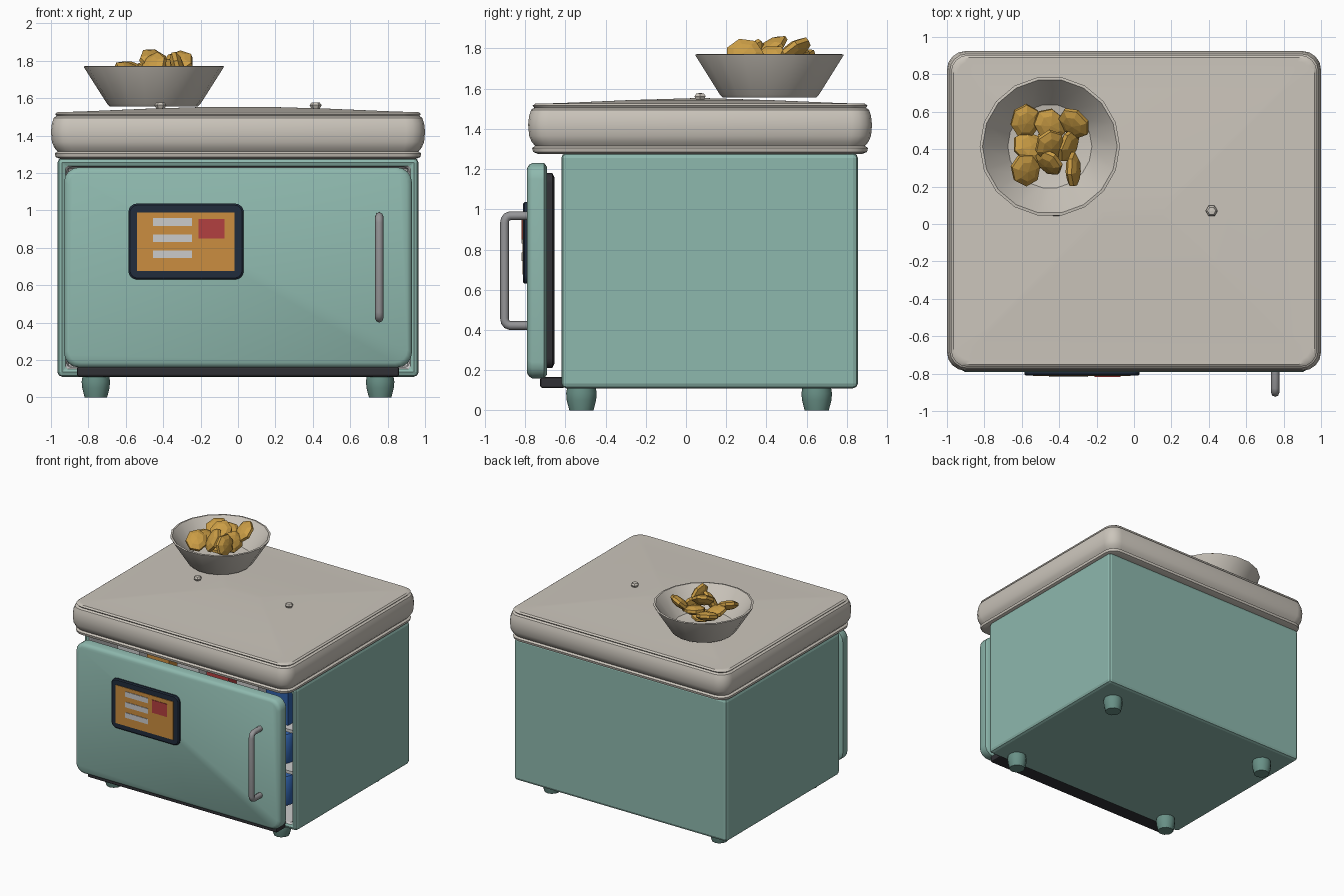
import bpy, bmesh, math
from mathutils import Matrix, Euler

if "Cube" in bpy.data.objects:
    bpy.data.objects.remove(bpy.data.objects["Cube"])

def mat(name, r, g, b):
    m = bpy.data.materials.new(name)
    m.diffuse_color = (r, g, b, 1)
    m.use_nodes = True
    m.node_tree.nodes["Principled BSDF"].inputs["Base Color"].default_value = m.diffuse_color
    return m

TEAL = mat("teal", .27, .48, .42)
FOOT = mat("dark_teal", .14, .28, .24)
CREAM = mat("cream", .60, .56, .50)
DARK = mat("charcoal", .03, .03, .035)
NAVY = mat("navy", .015, .025, .045)
ORANGE = mat("orange", .60, .27, .05)
RED = mat("red", .45, .05, .05)
BLUE = mat("blue", .03, .12, .40)
WHITE = mat("white", .70, .70, .68)
GOLD = mat("gold", .60, .34, .06)
STEEL = mat("steel", .30, .30, .31)

def finish(name, bm, material, angle=35):
    bmesh.ops.recalc_face_normals(bm, faces=bm.faces)
    me = bpy.data.meshes.new(name)
    bm.to_mesh(me)
    bm.free()
    o = bpy.data.objects.new(name, me)
    bpy.context.collection.objects.link(o)
    me.materials.append(material)
    if angle:
        bpy.ops.object.select_all(action='DESELECT')
        o.select_set(True)
        bpy.context.view_layer.objects.active = o
        bpy.ops.object.shade_smooth_by_angle(angle=math.radians(angle))
    return o

def box(name, x0, x1, y0, y1, z0, z1, material, bevel=0):
    bm = bmesh.new()
    bmesh.ops.create_cube(bm, size=1, matrix=Matrix.Translation(((x0+x1)/2, (y0+y1)/2, (z0+z1)/2))
                          @ Matrix.Diagonal((x1-x0, y1-y0, z1-z0, 1)))
    if bevel:
        bmesh.ops.bevel(bm, geom=bm.edges[:], offset=bevel, segments=2, profile=.5, affect='EDGES')
    return finish(name, bm, material, 0)

def loft(name, rings, u, v, hu, hv, r, material, upright=False, seg=4):
    """Stack rounded rectangles; rings are (inset, height). Upright lofts along y."""
    bm = bmesh.new()
    loops = []
    for inset, h in rings:
        a, b = hu - inset, hv - inset
        rr = min(max(r - inset * .5, .02), a, b)
        loop = []
        for q, (sx, sy) in enumerate(((1, 1), (-1, 1), (-1, -1), (1, -1))):
            for k in range(seg + 1):
                t = math.pi / 2 * (q + k / seg)
                p = (u + sx*(a - rr) + rr*math.cos(t), v + sy*(b - rr) + rr*math.sin(t))
                loop.append(bm.verts.new((p[0], h, p[1]) if upright else (p[0], p[1], h)))
        loops.append(loop)
    n = len(loops[0])
    for A, B in zip(loops, loops[1:]):
        for i in range(n):
            bm.faces.new((A[i], A[(i+1) % n], B[(i+1) % n], B[i]))
    bm.faces.new(loops[0])
    bm.faces.new(loops[-1])
    return finish(name, bm, material)

def lathe(name, profile, x, y, sides, material, angle=35):
    bm = bmesh.new()
    vs = [bm.verts.new((r, 0, z)) for r, z in profile]
    es = [bm.edges.new(p) for p in zip(vs, vs[1:])]
    bmesh.ops.spin(bm, geom=vs + es, cent=(0, 0, 0), axis=(0, 0, 1), angle=2*math.pi, steps=sides)
    bmesh.ops.remove_doubles(bm, verts=bm.verts, dist=1e-4)
    bmesh.ops.translate(bm, verts=bm.verts, vec=(x, y, 0))
    return finish(name, bm, material, angle)

# Cabinet: bevelled box hollowed from the front, with a white liner
body = box("cabinet", -.965, .965, -.62, .855, .11, 1.28, TEAL)
body.data.materials.append(WHITE)
bm = bmesh.new()
bm.from_mesh(body.data)
bm.faces.ensure_lookup_table()
front = min(bm.faces, key=lambda f: f.calc_center_median().y)
bmesh.ops.inset_region(bm, faces=[front], thickness=.07)
ext = bmesh.ops.extrude_discrete_faces(bm, faces=[front])["faces"][0]
bmesh.ops.translate(bm, verts=ext.verts, vec=(0, 1.38, 0))
ext.material_index = 1
for e in ext.edges:
    for f in e.link_faces:
        f.material_index = 1
bm.to_mesh(body.data)
bm.free()
bev = body.modifiers.new("bevel", 'BEVEL')
bev.width, bev.segments = .025, 2

# Feet and kick plate
for sx, side in ((-1, "left"), (1, "right")):
    for y, end in ((-.52, "front"), (.65, "back")):
        lathe(f"foot_{end}_{side}", [(0, 0), (.06, 0), (.073, .05), (.076, .085), (.07, .12), (0, .12)],
              sx*.76, y, 12, FOOT)
box("kick_plate", -.86, .86, -.725, -.6, .112, .165, DARK, .01)

# Lid with bulging rim and shallow dome
loft("lid", [(.05, 1.275), (.025, 1.285), (.02, 1.305), (.035, 1.315), (.018, 1.335), (.005, 1.365),
             (0, 1.42), (.005, 1.465), (.015, 1.495), (.03, 1.505), (.022, 1.515), (.035, 1.525),
             (.055, 1.525), (.2, 1.530), (.5, 1.543), (.83, 1.553)],
     0, .07, 1, .855, .1, CREAM)
for x in (-.415, .415):
    lathe("lid_stud", [(0, 1.53), (.02, 1.54), (.032, 1.562), (.022, 1.576), (0, 1.578)], x, .07, 6, CREAM, 0)

# Door, seal and handle
loft("door", [(.02, -.69), (0, -.705), (0, -.765), (.008, -.78), (.025, -.79)],
     0, .695, .93, .535, .08, TEAL, True)
loft("door_seal", [(.02, -.655), (0, -.665), (0, -.695)], 0, .695, .88, .485, .05, DARK, True)

half = [(-.77, .273), (-.875, .273), (-.89, .267), (-.899, .255), (-.902, .238)]
path = half + [(y, -d) for y, d in reversed(half)]
cu = bpy.data.curves.new("door_handle", 'CURVE')
cu.dimensions = '3D'
cu.bevel_depth, cu.bevel_resolution, cu.use_fill_caps = .022, 2, True
sp = cu.splines.new('POLY')
sp.points.add(len(path) - 1)
for p, (y, d) in zip(sp.points, path):
    p.co = (.755, y, .695 + d, 1)
cu.materials.append(STEEL)
bpy.context.collection.objects.link(bpy.data.objects.new("door_handle", cu))

# Display panel
loft("display_frame", [(0, -.78), (0, -.803), (.008, -.81)], -.278, .833, .308, .203, .045, NAVY, True)
box("display_screen", -.54, -.02, -.814, -.805, .675, .988, ORANGE)
for i in range(3):
    z = .765 + i*.086
    box("display_bar", -.455, -.245, -.818, -.81, z-.021, z+.021, WHITE)
box("display_tile", -.21, -.073, -.818, -.81, .85, .955, RED)

# Shelves and goods inside
for z in (.50, .84):
    box("inner_shelf", -.895, .895, -.5, .755, z, z+.025, WHITE)
for i, m in enumerate((WHITE, ORANGE, WHITE, RED, WHITE, BLUE)):
    x = -.68 + i*.27
    box("carton", x-.1, x+.1, -.45, -.2, .865, 1.14, m)
    for z in (.18, .525):
        lathe("can", [(0, z), (.07, z), (.08, z+.02), (.08, z+.21), (.065, z+.235), (0, z+.235)],
              x, -.36, 12, (RED, WHITE, BLUE)[i % 3])

# Bowl of chunky snacks
lathe("bowl", [(0, 1.555), (.235, 1.555), (.25, 1.57), (.372, 1.762), (.375, 1.77), (.36, 1.772),
               (.225, 1.60), (.15, 1.585), (0, 1.58)], -.45, .415, 18, CREAM)
snacks = [(-.58, .55, 1.75, 20, 10, 0), (-.45, .53, 1.76, 15, 0, 40), (-.32, .54, 1.79, 25, -35, 20),
          (-.56, .41, 1.73, 10, 20, 60), (-.45, .42, 1.80, 35, 15, 10), (-.58, .29, 1.74, 30, 10, 30),
          (-.455, .33, 1.76, 60, 0, -40), (-.325, .29, 1.77, 10, 75, 10), (-.35, .42, 1.74, 20, 60, 0),
          (-.45, .42, 1.67, 0, 0, 0)]
for x, y, z, a, b, c in snacks:
    bm = bmesh.new()
    rot = Euler([math.radians(t) for t in (a, b, c)]).to_matrix().to_4x4()
    bmesh.ops.create_uvsphere(bm, u_segments=7, v_segments=5, radius=1,
                              matrix=Matrix.Translation((x, y, z)) @ rot @ Matrix.Diagonal((.085, .1, .036, 1)))
    finish("snack", bm, GOLD, 0)
